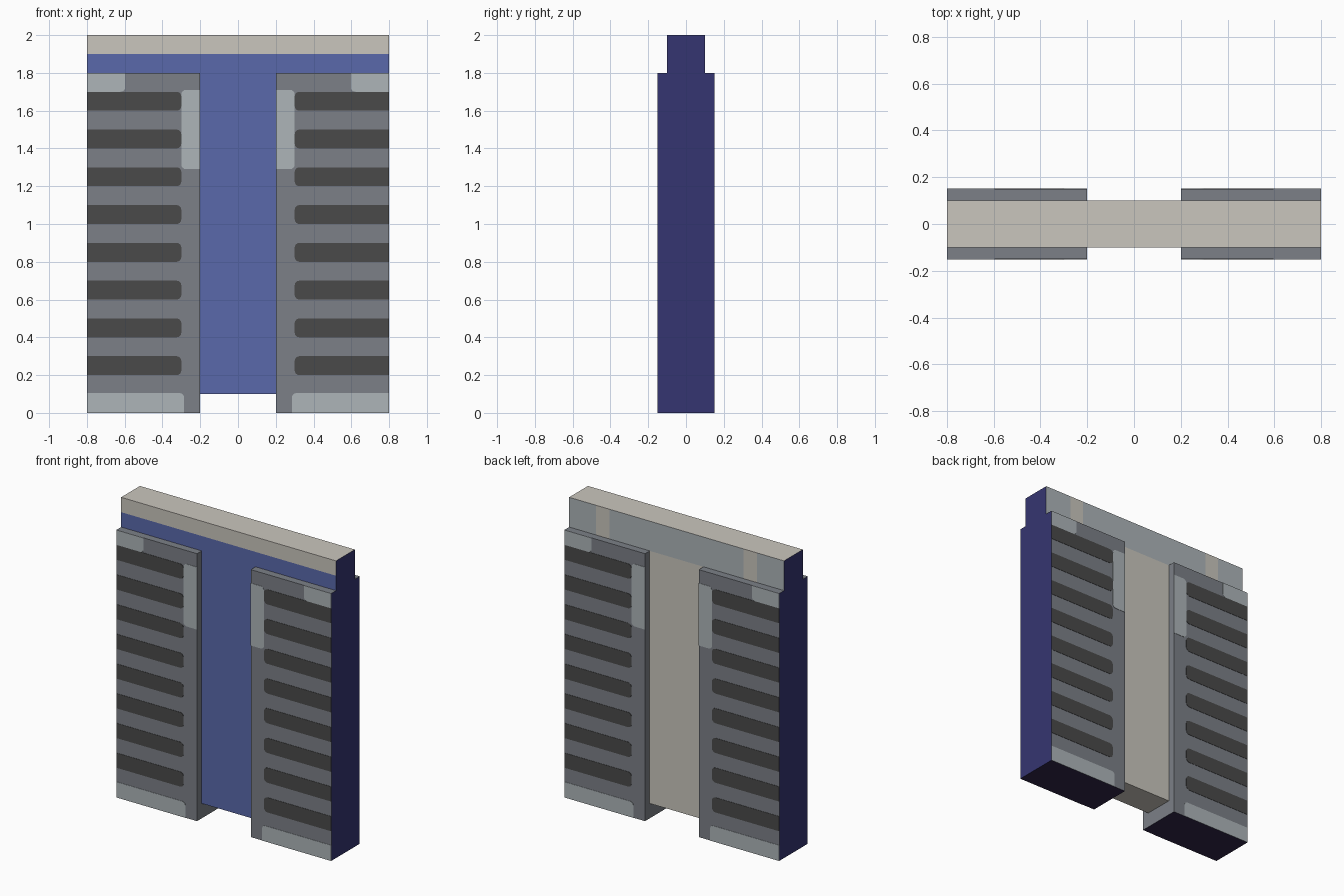
import bpy, bmesh, math
from mathutils import Vector

if "Cube" in bpy.data.objects:
    bpy.data.objects.remove(bpy.data.objects["Cube"], do_unlink=True)


def material(name, hex_code):
    rgb = [int(hex_code[i:i + 2], 16) / 255 for i in (0, 2, 4)]
    col = [c / 12.92 if c <= 0.04045 else ((c + 0.055) / 1.055) ** 2.4 for c in rgb] + [1.0]
    m = bpy.data.materials.new(name)
    m.use_nodes = True
    m.diffuse_color = col
    m.node_tree.nodes["Principled BSDF"].inputs["Base Color"].default_value = col
    return m


cream = material("cream", "cac6bd")
blue = material("blue", "5a69ab")
navy = material("navy", "353571")
purple = material("dark purple", "2f2549")
grey = material("steel grey", "7c8087")
pale = material("pale grey", "adb5b9")
dark = material("charcoal", "4a4a4a")


def finish(name, bm, mats):
    bmesh.ops.recalc_face_normals(bm, faces=bm.faces)
    mesh = bpy.data.meshes.new(name)
    bm.to_mesh(mesh)
    bm.free()
    for m in mats:
        mesh.materials.append(m)
    ob = bpy.data.objects.new(name, mesh)
    bpy.context.collection.objects.link(ob)
    return ob


def box(name, lo, hi, mats, rule, cuts=()):
    """Box between two corners, sliced at cuts, coloured by rule(normal, centre)."""
    bm = bmesh.new()
    bmesh.ops.create_cube(bm, size=1)
    lo, hi = Vector(lo), Vector(hi)
    for v in bm.verts:
        v.co = (lo + hi) / 2 + v.co * (hi - lo)
    for axis, pos in cuts:
        n = Vector((axis == "x", 0, axis == "z"))
        bmesh.ops.bisect_plane(bm, geom=bm.verts[:] + bm.edges[:] + bm.faces[:],
                               plane_co=n * pos, plane_no=n)
    bm.normal_update()
    for f in bm.faces:
        f.material_index = mats.index(rule(f.normal, f.calc_center_median()))
    return finish(name, bm, mats)


def plates(name, shapes, mat, radius=0.025, thick=0.002):
    """Thin plates on one panel face, mirrored to all four panel faces.
    Each shape is x0, x1, z0, z1 and the indices of its rounded corners."""
    bm = bmesh.new()
    for x0, x1, z0, z1, rounded in shapes:
        pts = []
        corners = [(x0, z0, 1, 1), (x1, z0, -1, 1), (x1, z1, -1, -1), (x0, z1, 1, -1)]
        for i, (x, z, sx, sz) in enumerate(corners):
            if i not in rounded:
                pts.append((x, z))
                continue
            for k in range(5):
                a = math.pi + math.pi / 2 * (i + k / 4)
                pts.append((x + sx * radius + radius * math.cos(a),
                            z + sz * radius + radius * math.sin(a)))
        face = bm.faces.new([bm.verts.new((x, -0.15, z)) for x, z in pts])
        ext = bmesh.ops.extrude_face_region(bm, geom=[face])
        moved = [g for g in ext["geom"] if isinstance(g, bmesh.types.BMVert)]
        bmesh.ops.translate(bm, verts=moved, vec=(0, -thick, 0))
    ob = finish(name, bm, [mat])
    mod = ob.modifiers.new("mirror", "MIRROR")
    mod.use_axis = (True, True, False)
    mod.use_mirror_merge = False


# Top bar: two-tone front, pale back with two cream bands, navy ends
def bar_colour(n, c):
    if abs(n.x) > 0.5:
        return navy
    if n.y > 0.5:
        return cream if 0.5 < abs(c.x) < 0.6 else pale
    if n.y < -0.5:
        return cream if c.z > 1.9 else blue
    return cream


box("top_bar", (-0.8, -0.1, 1.8), (0.8, 0.1, 2), [cream, blue, navy, pale], bar_colour,
    [("z", 1.9)] + [("x", s * p) for s in (-1, 1) for p in (0.5, 0.6)])

# Centre strip: blue in front, cream behind and below
box("centre_strip", (-0.2, -0.1, 0.1), (0.2, 0.1, 1.8), [cream, blue],
    lambda n, c: blue if n.y < -0.5 else cream)

# Side panels: navy outside edge, dark underside
for side, s in (("left", 1), ("right", -1)):
    box(side + "_panel", (0.5 * s - 0.3, -0.15, 0), (0.5 * s + 0.3, 0.15, 1.8),
        [grey, navy, purple],
        lambda n, c: navy if n.x * s > 0.5 else purple if n.z < -0.5 else grey)

# Dark slots with rounded inner ends
plates("panel_slots", [(0.3, 0.8, z / 10, z / 10 + 0.1, (0, 3)) for z in range(2, 17, 2)], dark)

# Pale highlights at the bottom, inner edge and outer top corner
plates("panel_highlights", [(0.285, 0.8, 0, 0.105, (3,)),
                            (0.2, 0.3, 1.29, 1.71, (1, 2)),
                            (0.597, 0.8, 1.7, 1.8, (0,))], pale)
